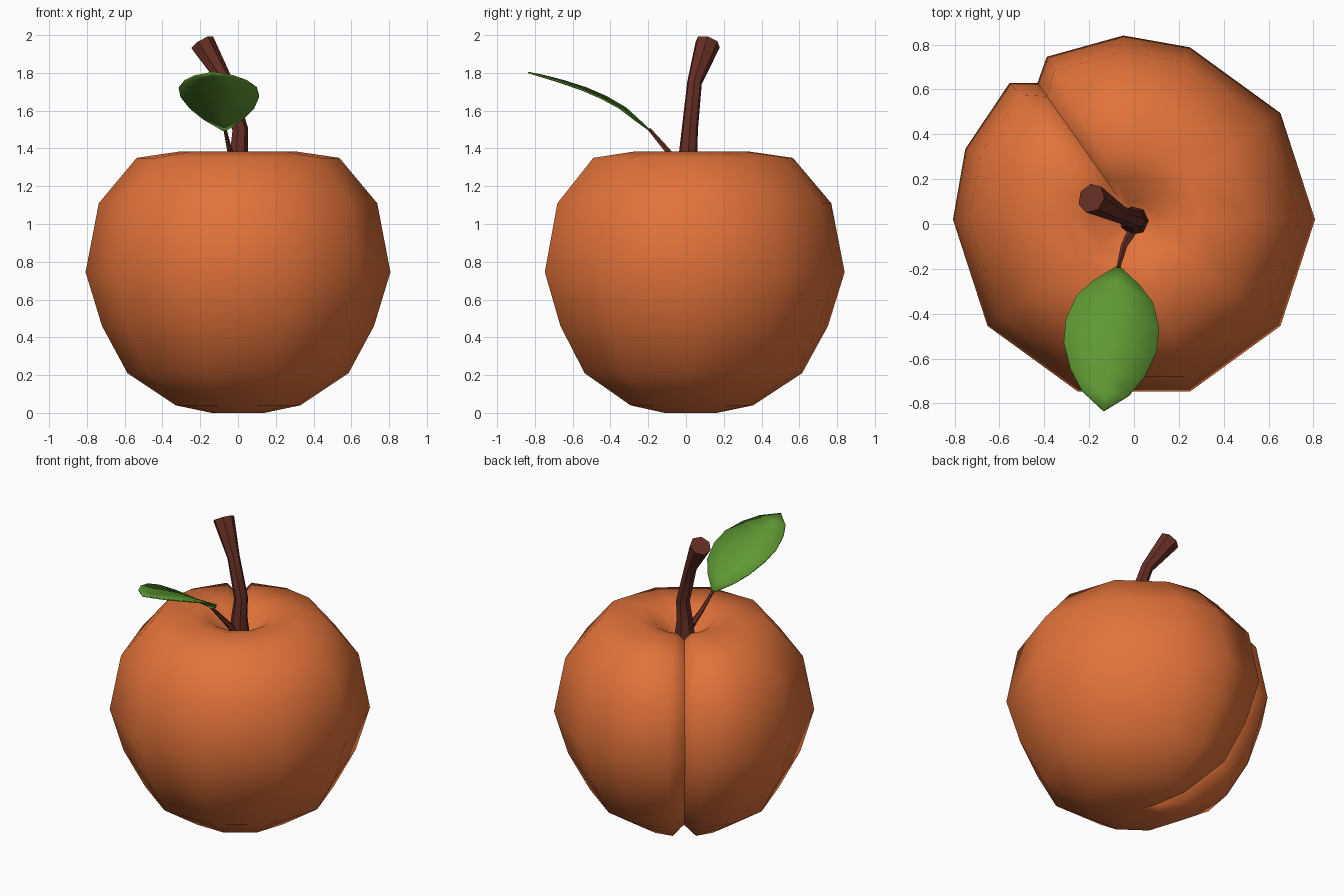
import bpy, bmesh, math
from mathutils import Vector

if "Cube" in bpy.data.objects:
    bpy.data.objects.remove(bpy.data.objects["Cube"])


def material(name, rgb):
    m = bpy.data.materials.new(name)
    m.diffuse_color = (*rgb, 1)
    m.use_nodes = True
    m.node_tree.nodes["Principled BSDF"].inputs["Base Color"].default_value = m.diffuse_color
    return m


ORANGE = material("orange skin", (0.76, 0.17, 0.042))
BROWN = material("brown bark", (0.13, 0.027, 0.018))
GREEN = material("leaf green", (0.115, 0.32, 0.033))


def finish(bm, name, mat, angle):
    bmesh.ops.recalc_face_normals(bm, faces=bm.faces[:])
    me = bpy.data.meshes.new(name)
    bm.to_mesh(me)
    bm.free()
    me.materials.append(mat)
    ob = bpy.data.objects.new(name, me)
    bpy.context.collection.objects.link(ob)
    bpy.ops.object.select_all(action='DESELECT')
    ob.select_set(True)
    bpy.context.view_layer.objects.active = ob
    bpy.ops.object.shade_smooth_by_angle(angle=math.radians(angle))
    return ob


def bridge(bm, rings):
    n = len(rings[0])
    for a, b in zip(rings, rings[1:]):
        for i in range(n):
            j = (i + 1) % n
            bm.faces.new((a[i], a[j], b[j], b[i]))


# Fruit body: radius, height, groove depth, groove half width
PROFILE = [
    (0.14, 0.00, 0.025, 0.035), (0.33, 0.04, 0.075, 0.07),
    (0.585, 0.21, 0.07, 0.09), (0.72, 0.46, 0.065, 0.10),
    (0.807, 0.745, 0.062, 0.10), (0.737, 1.11, 0.07, 0.09),
    (0.537, 1.35, 0.075, 0.075), (0.30, 1.385, 0.06, 0.055),
    (0.19, 1.36, 0.04, 0.04), (0.08, 1.27, 0.01, 0.02)]
CREASE = 125.3
CENTRE_Y = 0.02

bm = bmesh.new()
rings = []
for k, (r, z, depth, w) in enumerate(PROFILE):
    lo, hi = PROFILE[max(k - 1, 0)], PROFILE[min(k + 1, len(PROFILE) - 1)]
    normal = Vector((hi[1] - lo[1], lo[0] - hi[0])).normalized()
    lobe = math.degrees(math.asin(w / r))
    pts = [(a, r, z) for a in range(180, 433, 36)]
    pts += [(CREASE + 360 - 32, r * 1.018, z), (CREASE + 360 - lobe, r * 1.02, z),
            (CREASE + 360, r - depth * normal.x, z - depth * normal.y),
            (CREASE + 360 + lobe, r * 1.02, z), (CREASE + 360 + 32, r * 1.01, z)]
    rings.append([bm.verts.new((q * math.cos(math.radians(a)),
                                q * math.sin(math.radians(a)) + CENTRE_Y, h))
                  for a, q, h in pts])
bridge(bm, rings)
for ring, z in ((rings[0], 0.0), (rings[-1], 1.24)):
    pole = bm.verts.new((0, CENTRE_Y, z))
    for i in range(len(ring)):
        bm.faces.new((ring[i], ring[(i + 1) % len(ring)], pole))
finish(bm, "fruit_body", ORANGE, 62)


# Tapered tubes for the stem and the leaf stalk
def tube(name, points, sides, mat):
    bm = bmesh.new()
    rings = []
    for k, (p, r) in enumerate(points):
        d = Vector(points[min(k + 1, len(points) - 1)][0]) - Vector(points[max(k - 1, 0)][0])
        d.normalize()
        u = Vector((0, 1, 0)).cross(d).normalized()
        v = d.cross(u)
        rings.append([bm.verts.new(Vector(p) + r * (math.cos(t) * u + math.sin(t) * v))
                      for t in (math.tau * i / sides for i in range(sides))])
    bridge(bm, rings)
    bm.faces.new(rings[0])
    bm.faces.new(rings[-1])
    return finish(bm, name, mat, 50)


tube("stem", [((0, 0.015, 1.22), 0.07), ((0.003, 0.012, 1.38), 0.05),
              ((0.01, 0.02, 1.5), 0.044), ((-0.065, 0.045, 1.75), 0.04),
              ((-0.19, 0.115, 1.958), 0.068)], 7, BROWN)
tube("leaf_stalk", [((0.0, -0.02, 1.28), 0.024), ((-0.045, -0.1, 1.39), 0.015),
                    ((-0.07, -0.195, 1.502), 0.009)], 5, BROWN)

# Leaf: y, z and half width along the midrib
ROWS = [(-0.185, 1.49, 0), (-0.265, 1.55, 0.105), (-0.335, 1.605, 0.17),
        (-0.445, 1.665, 0.208), (-0.55, 1.71, 0.207), (-0.665, 1.75, 0.165),
        (-0.755, 1.778, 0.105), (-0.835, 1.802, 0)]
bm = bmesh.new()
prev = None
for y, z, w in ROWS:
    x = -0.07 - 0.1 * (-0.185 - y)
    steps = (-1, 0, 1) if w else (0,)
    row = [bm.verts.new((x + s * w, y - 0.1 * s * w, z + 0.05 * abs(s) * w)) for s in steps]
    if prev:
        a = prev if len(prev) == 3 else prev * 3
        b = row if len(row) == 3 else row * 3
        for i in range(2):
            bm.faces.new(list(dict.fromkeys((a[i], b[i], b[i + 1], a[i + 1]))))
    prev = row
leaf = finish(bm, "leaf", GREEN, 40)
thick = leaf.modifiers.new("thickness", 'SOLIDIFY')
thick.thickness = 0.008
thick.offset = 0
